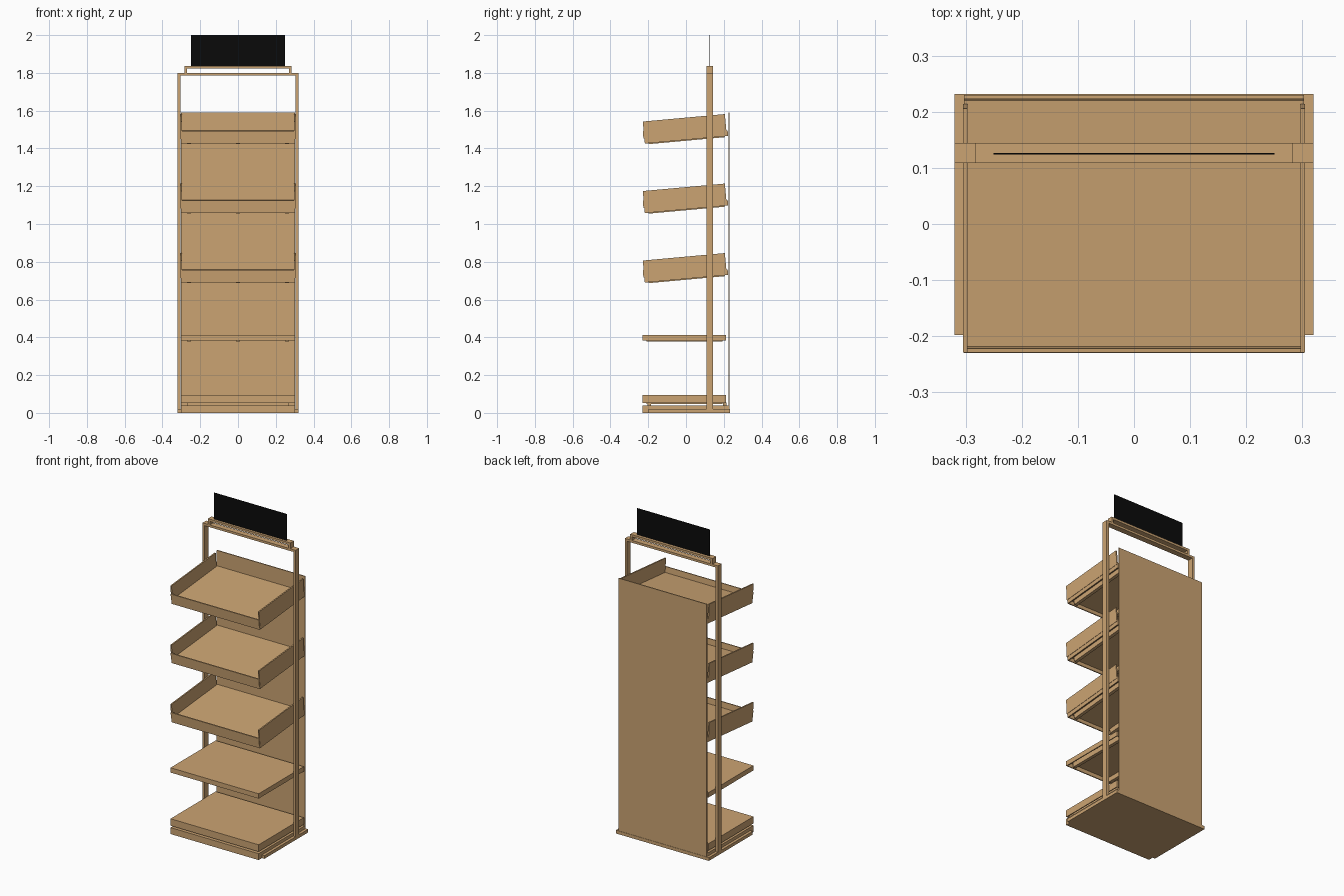
import bpy
import math
from mathutils import Matrix

cube = bpy.data.objects.get("Cube")
if cube:
    bpy.data.objects.remove(cube, do_unlink=True)


def make_material(name, colour):
    mat = bpy.data.materials.new(name)
    mat.use_nodes = True
    mat.diffuse_color = colour
    mat.node_tree.nodes["Principled BSDF"].inputs["Base Color"].default_value = colour
    return mat


tan = make_material("tan board", (0.6, 0.37, 0.17, 1))
black = make_material("black sign", (0.003, 0.003, 0.003, 1))


def box(name, x, y, z, mat=tan, place=Matrix()):
    """Box from (min, max) ranges, moved by a placement matrix."""
    bpy.ops.mesh.primitive_cube_add(size=1)
    ob = bpy.context.object
    ob.name = ob.data.name = name
    size = Matrix.Diagonal([r[1] - r[0] for r in (x, y, z)] + [1])
    centre = Matrix.Translation([sum(r) / 2 for r in (x, y, z)])
    ob.data.transform(place @ centre @ size)
    ob.data.materials.append(mat)
    return ob


def pair(name, x, y, z, place=Matrix()):
    """Mirrored left and right boxes."""
    box("left_" + name, x, y, z, place=place)
    box("right_" + name, (-x[1], -x[0]), y, z, place=place)


W = 0.303       # half width of shelves
DEPTH = 0.443   # shelf depth
T = 0.006       # sheet thickness


def pan(name, height, place):
    """Folded shelf with a skirt all round and ribs underneath."""
    box(name + "_top", (-W, W), (0, DEPTH), (height - T, height), place=place)
    box(name + "_front_skirt", (-W, W), (0, T), (0, height - T), place=place)
    box(name + "_back_skirt", (-W, W), (DEPTH - T, DEPTH), (0, height - T), place=place)
    pair(name + "_side_skirt", (W - T, W), (T, DEPTH - T), (0, height - T), place)
    for x in (-0.26, 0, 0.26):
        box(name + "_rib", (x - 0.01, x + 0.01), (0.02, DEPTH - 0.02),
            (-0.005, height - T), place=place)


# Base plinth with wider foot plate
box("plinth", (-W, W), (-0.23, 0.224), (0, 0.04))
box("foot_plate", (-0.32, 0.32), (-0.198, 0.232), (0, 0.02))
for y in (-0.205, 0.195):
    box("base_spacer", (-0.27, 0.27), (y, y + 0.02), (0.04, 0.055))

# Level shelves
pan("bottom_shelf", 0.043, Matrix.Translation((0, -0.23, 0.052)))
pan("flat_shelf", 0.03, Matrix.Translation((0, -0.23, 0.382)))

# Sloping trays with front lip and side walls
for i, z in enumerate((0.69, 1.058, 1.426)):
    name = "tray_%d" % (i + 1)
    place = Matrix.Translation((0, -0.218, z)) @ Matrix.Rotation(math.radians(5.2), 4, "X")
    pan(name, 0.03, place)
    box(name + "_front_lip", (-W, W), (-0.005, 0.002), (0.026, 0.066), place=place)
    pair(name + "_side_wall", (W - T, W + 0.002), (0, DEPTH - 0.007), (0.024, 0.117), place)

# Back panel
box("back_panel", (-W, W), (0.224, 0.23), (0.02, 1.59))

# Upright frame
pair("post", (0.305, 0.32), (0.109, 0.144), (0.02, 1.8))
box("frame_top_bar", (-0.305, 0.305), (0.109, 0.144), (1.786, 1.8))

# Sign holder and sign
pair("holder_foot", (0.27, 0.283), (0.109, 0.144), (1.8, 1.822))
box("holder_bar", (-0.283, 0.283), (0.109, 0.144), (1.822, 1.836))
box("sign_board", (-0.25, 0.25), (0.1235, 0.1265), (1.836, 2), black)
